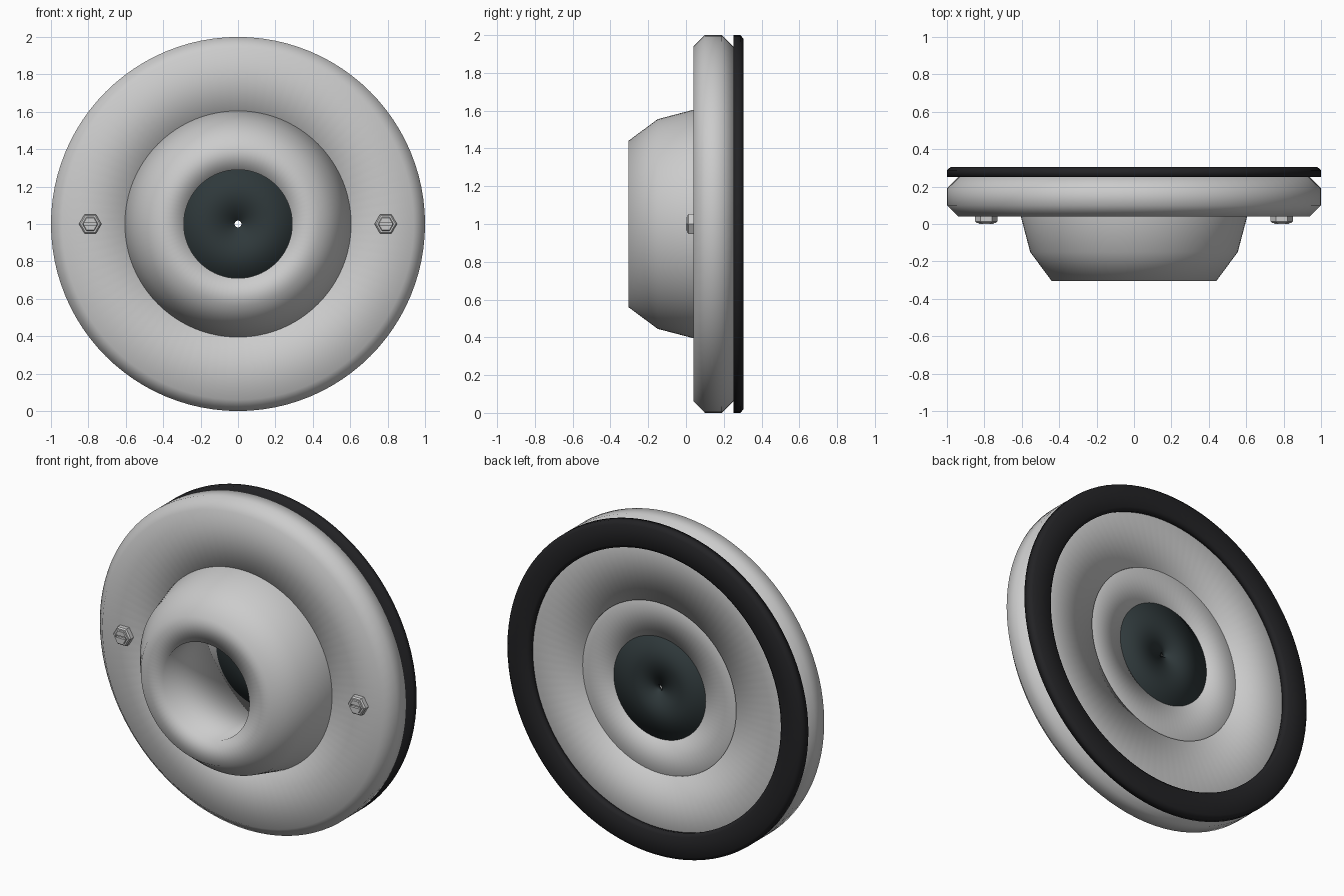
import bpy, bmesh, math
from mathutils import Matrix

if "Cube" in bpy.data.objects:
    bpy.data.objects.remove(bpy.data.objects["Cube"])


def material(name, rgb):
    m = bpy.data.materials.new(name)
    m.diffuse_color = (*rgb, 1)
    m.use_nodes = True
    m.node_tree.nodes["Principled BSDF"].inputs["Base Color"].default_value = m.diffuse_color
    return m


def add_object(name, bm, mat=None, smooth=False):
    bmesh.ops.recalc_face_normals(bm, faces=bm.faces)
    for f in bm.faces:
        f.smooth = smooth
    me = bpy.data.meshes.new(name)
    bm.to_mesh(me)
    bm.free()
    if mat:
        me.materials.append(mat)
    ob = bpy.data.objects.new(name, me)
    bpy.context.collection.objects.link(ob)
    return ob


def ring(name, profile, mat=None, n=96):
    """Spin a closed (radius, y) profile about the y axis at z = 1."""
    bm = bmesh.new()
    rows = []
    for i in range(n):
        a = 2 * math.pi * i / n
        rows.append([bm.verts.new((r * math.cos(a), y, 1 + r * math.sin(a)))
                     for r, y in profile])
    k = len(profile)
    for i in range(n):
        p, q = rows[i], rows[(i + 1) % n]
        for j in range(k):
            bm.faces.new((p[j], p[(j + 1) % k], q[(j + 1) % k], q[j]))
    return add_object(name, bm, mat, True)


rubber = material("black_rubber", (0.016, 0.016, 0.018))
dark = material("dark_slate", (0.028, 0.04, 0.043))

# Wide mounting flange
ring("flange", [(0.52, 0.04), (0.94, 0.04), (1.0, 0.10), (1.0, 0.19),
                (0.93, 0.26), (0.52, 0.26)])

# Protruding hollow cup with a straight bore
ring("cup", [(0.29, -0.305), (0.44, -0.305), (0.555, -0.15), (0.605, 0.04),
             (0.605, 0.20), (0.52, 0.25), (0.305, 0.25)])

# Rubber gasket at the back
ring("gasket", [(0.85, 0.252), (1.0, 0.252), (1.0, 0.288), (0.98, 0.305),
                (0.86, 0.305), (0.84, 0.288)], rubber)

# Dark disc closing the bore, with a pinhole
ring("centre_disc", [(0.018, 0.225), (0.308, 0.225), (0.308, 0.254), (0.018, 0.254)], dark)

# Slotted hex screws
for side, label in ((-1, "left"), (1, "right")):
    x = side * 0.79
    bm = bmesh.new()
    layers = []
    for r, y in ((0.06, 0.06), (0.06, 0.014), (0.052, 0.006), (0.042, 0.006), (0.038, 0.0)):
        layers.append([bm.verts.new((x + r * math.cos(i * math.pi / 3), y,
                                     1 + r * math.sin(i * math.pi / 3))) for i in range(6)])
    for a, b in zip(layers, layers[1:]):
        for i in range(6):
            j = (i + 1) % 6
            bm.faces.new((a[i], a[j], b[j], b[i]))
    bm.faces.new(layers[0])
    bm.faces.new(layers[-1])
    screw = add_object("screw_" + label, bm)

    bm = bmesh.new()
    bmesh.ops.create_cube(bm, size=1, matrix=Matrix.Translation((x, 0, 1))
                          @ Matrix.Diagonal((0.066, 0.03, 0.014, 1)))
    cutter = add_object("slot_cutter_" + label, bm)
    cutter.hide_render = True
    cutter.hide_viewport = True
    mod = screw.modifiers.new("slot", 'BOOLEAN')
    mod.operation = 'DIFFERENCE'
    mod.object = cutter
    mod.solver = 'EXACT'
